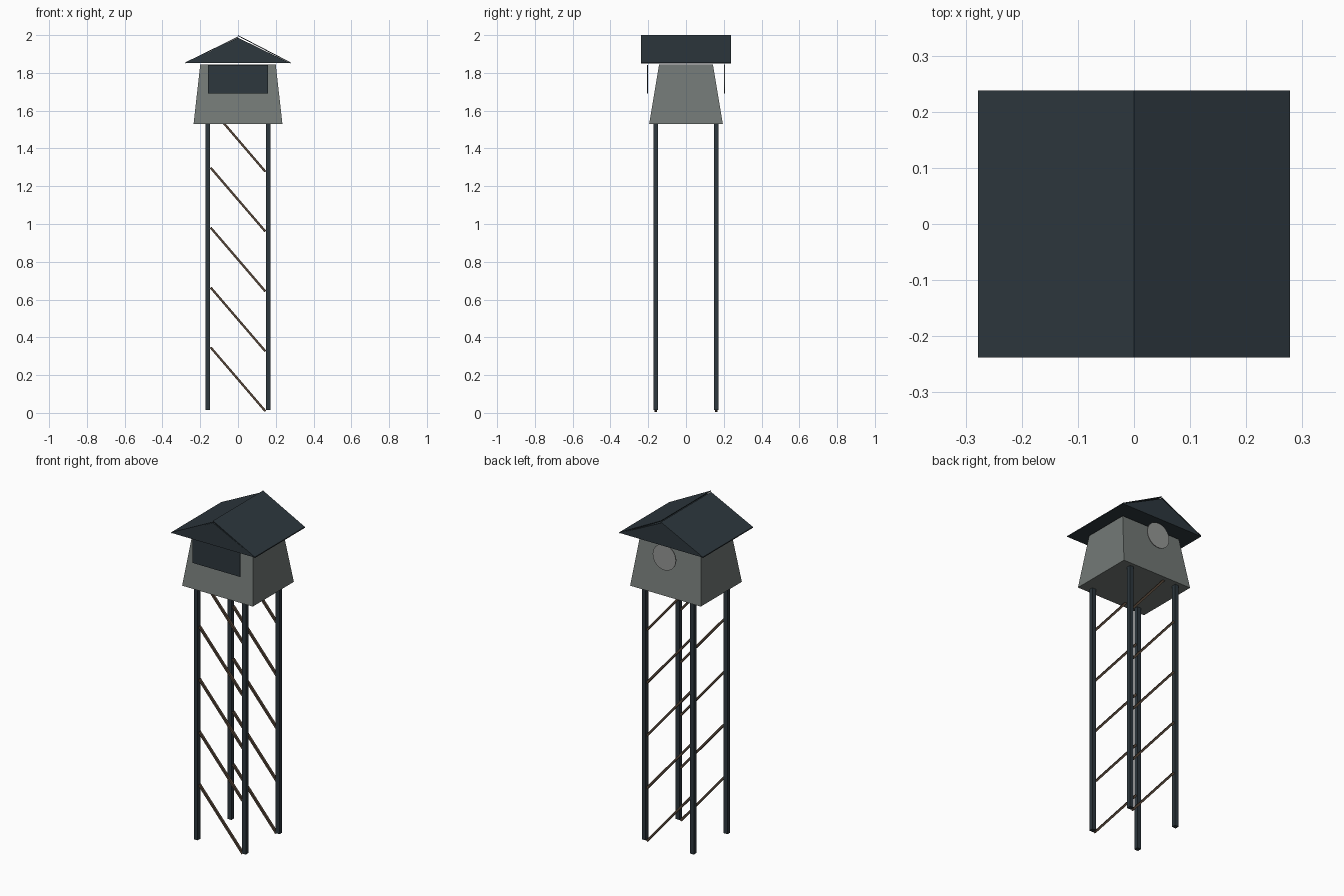
import bpy
from math import pi, atan2, hypot
from mathutils import Matrix

if "Cube" in bpy.data.objects:
    bpy.data.objects.remove(bpy.data.objects["Cube"], do_unlink=True)


def material(name, r, g, b):
    m = bpy.data.materials.new(name)
    m.use_nodes = True
    m.diffuse_color = (r, g, b, 1)
    m.node_tree.nodes["Principled BSDF"].inputs["Base Color"].default_value = (r, g, b, 1)
    return m


slate = material("dark slate", 0.026, 0.038, 0.047)
grey = material("weathered grey", 0.17, 0.19, 0.18)
pale = material("pale grey", 0.30, 0.31, 0.30)
brown = material("brown wood", 0.09, 0.06, 0.04)


def box(name, loc, size, mat, tilt=0):
    bpy.ops.mesh.primitive_cube_add(size=1, location=loc)
    ob = bpy.context.object
    ob.name = name
    ob.data.transform(Matrix.Diagonal((*size, 1)))
    ob.rotation_euler.y = tilt
    ob.data.materials.append(mat)
    return ob


def extrude_y(name, profile, half, mat):
    """Prism from an (x, z) outline, running from -half to half along y."""
    n = len(profile)
    verts = [(x, y, z) for y in (-half, half) for x, z in profile]
    faces = [tuple(range(n)), tuple(reversed(range(n, 2 * n)))]
    faces += [(i, i + n, (i + 1) % n + n, (i + 1) % n) for i in range(n)]
    me = bpy.data.meshes.new(name)
    me.from_pydata(verts, [], faces)
    ob = bpy.data.objects.new(name, me)
    bpy.context.collection.objects.link(ob)
    me.materials.append(mat)
    return ob


# Four square legs
for sx in (-1, 1):
    for sy in (-1, 1):
        name = ("front" if sy < 0 else "back") + ("_left" if sx > 0 else "_right") + "_leg"
        box(name, (sx * 0.16, sy * 0.16, 0.775), (0.026, 0.026, 1.52), slate)

# Diagonal braces on the front and back
run, drop = 0.29, 0.338
for side, y in (("front", -0.16), ("back", 0.16)):
    for i in range(5):
        box(f"{side}_brace_{i + 1}", (0, y, 0.178 + 0.317 * i),
            (hypot(run, drop), 0.014, 0.012), brown, atan2(drop, run))

# Tapered cabin
cabin = box("cabin", (0, 0, 1.688), (0.47, 0.39, 0.315), grey)
for v in cabin.data.vertices:
    if v.co.z > 0:
        v.co.x *= 0.85
        v.co.y *= 0.73

# Front shutter and round back panel, hung from the roof
box("front_shutter", (0, -0.203, 1.767), (0.315, 0.005, 0.15), slate)
bpy.ops.mesh.primitive_cylinder_add(vertices=32, radius=0.077, depth=0.005,
                                    location=(0, 0.204, 1.768), rotation=(pi / 2, 0, 0))
disc = bpy.context.object
disc.name = "back_round_panel"
disc.data.materials.append(pale)

# Gabled roof with a thin sheet on each slope
extrude_y("roof", [(-0.275, 1.852), (0.275, 1.852), (0, 1.986)], 0.236, slate)
for side, s, ridge in (("left", 1, 2.0), ("right", -1, 1.992)):
    outline = [(0, ridge - 0.005), (s * 0.278, 1.85), (s * 0.278, 1.856), (0, ridge)]
    extrude_y(side + "_roof_sheet", outline[::s], 0.238, slate)
